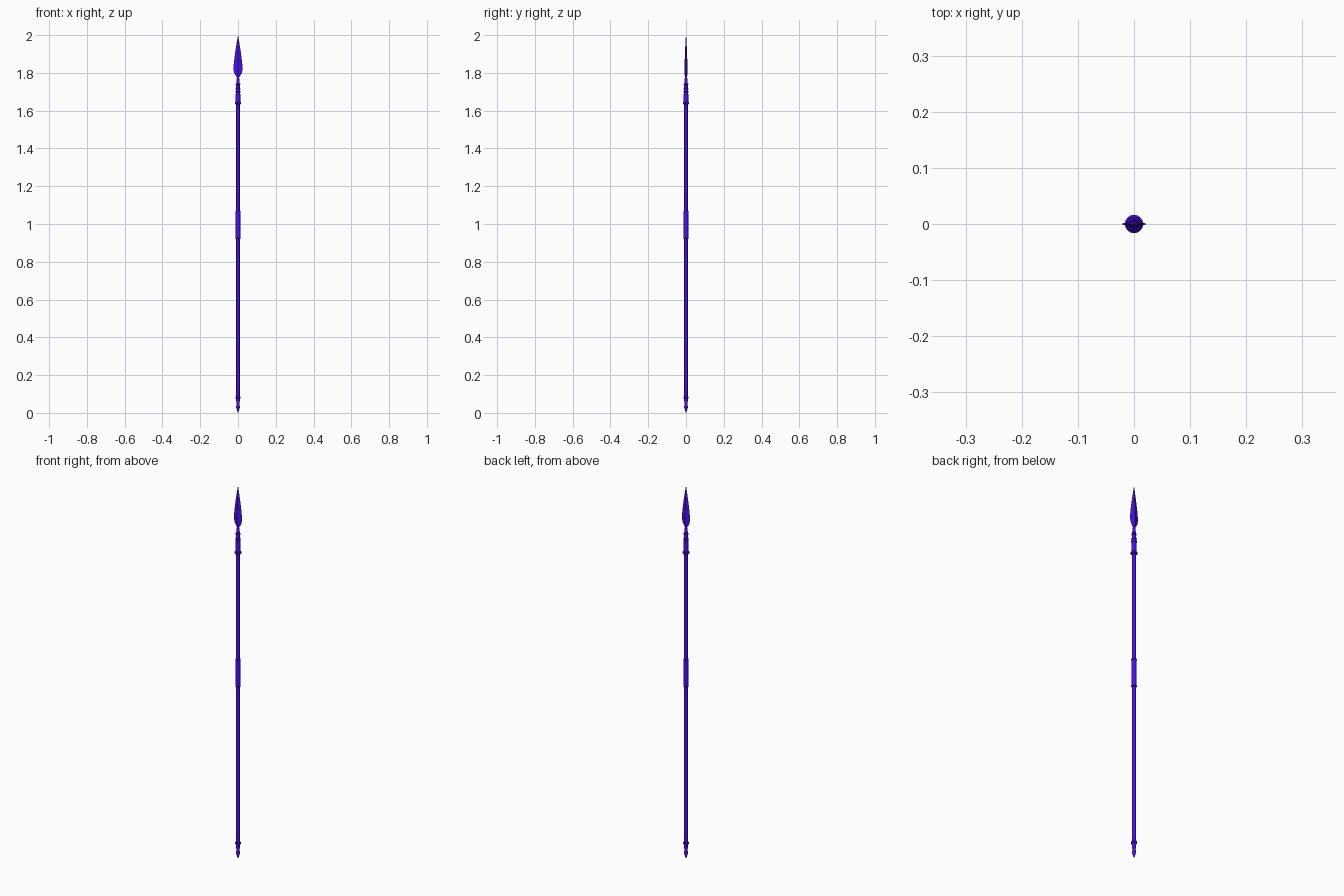
import bpy, bmesh, math

if "Cube" in bpy.data.objects:
    bpy.data.objects.remove(bpy.data.objects["Cube"])

mat = bpy.data.materials.new("violet")
mat.diffuse_color = (0.07, 0.005, 0.8, 1)
mat.use_nodes = True
mat.node_tree.nodes["Principled BSDF"].inputs["Base Color"].default_value = mat.diffuse_color


def finish(name, bm, angle=35):
    bmesh.ops.recalc_face_normals(bm, faces=bm.faces)
    mesh = bpy.data.meshes.new(name)
    bm.to_mesh(mesh)
    bm.free()
    ob = bpy.data.objects.new(name, mesh)
    bpy.context.collection.objects.link(ob)
    mesh.materials.append(mat)
    bpy.ops.object.select_all(action='DESELECT')
    ob.select_set(True)
    bpy.context.view_layer.objects.active = ob
    bpy.ops.object.shade_smooth_by_angle(angle=math.radians(angle))
    return ob


def loft(name, rings, angle=35):
    """Skin a list of closed rings, capping both ends."""
    bm = bmesh.new()
    loops = [[bm.verts.new(p) for p in ring] for ring in rings]
    n = len(loops[0])
    for a, b in zip(loops, loops[1:]):
        for i in range(n):
            j = (i + 1) % n
            bm.faces.new((a[i], a[j], b[j], b[i]))
    bm.faces.new(loops[0][::-1])
    bm.faces.new(loops[-1])
    return finish(name, bm, angle)


def turned(name, profile, sides=16):
    """Revolve (radius, z) points about the z axis."""
    steps = [2 * math.pi * i / sides for i in range(sides)]
    return loft(name, [[(r * math.cos(t), r * math.sin(t), z) for t in steps]
                       for r, z in profile])


def collar(name, z, r, h):
    return turned(name, [(r - .003, z - h / 2), (r, z - h / 4),
                         (r, z + h / 4), (r - .003, z + h / 2)])


# Shaft
turned("shaft", [(.0095, .06), (.0095, 1.68)])

# Wrapped hand grip with end rings
turned("grip", [(.0115, .92), (.0122, .925), (.0122, 1.065), (.0115, 1.07)])
for i, z in enumerate((.924, 1.066)):
    collar(f"grip_ring_{i}", z, .0135, .008)

# Pointed foot with a small bulb
turned("butt_spike", [(.0005, 0), (.005, .012), (.0095, .027), (.0095, .034),
                      (.0075, .044), (.0105, .07), (.012, .09)])
collar("butt_ring", .082, .0145, .013)

# Socket holding the blade
turned("socket", [(.012, 1.635), (.0125, 1.66), (.0115, 1.71), (.010, 1.73),
                  (.009, 1.75), (.006, 1.775), (.004, 1.80)])
collar("socket_ring_lower", 1.64, .0165, .013)
for i, (z, r) in enumerate(((1.70, .0135), (1.715, .013), (1.74, .0125))):
    collar(f"socket_ring_{i}", z, r, .009)

# Leaf blade with hollow-ground diamond section: (z, half width, half thickness)
stations = [(1.775, .005, .004), (1.785, .012, .0065), (1.80, .0205, .0078),
            (1.815, .0232, .0078), (1.84, .0232, .0074), (1.88, .019, .0065),
            (1.92, .0135, .005), (1.96, .007, .003), (1.985, .0028, .0014),
            (2.0, .0003, .0003)]
loft("blade", [[(w, 0, z), (w * .5, t * .42, z), (0, t, z), (-w * .5, t * .42, z),
                (-w, 0, z), (-w * .5, -t * .42, z), (0, -t, z), (w * .5, -t * .42, z)]
               for z, w, t in stations], 20)
